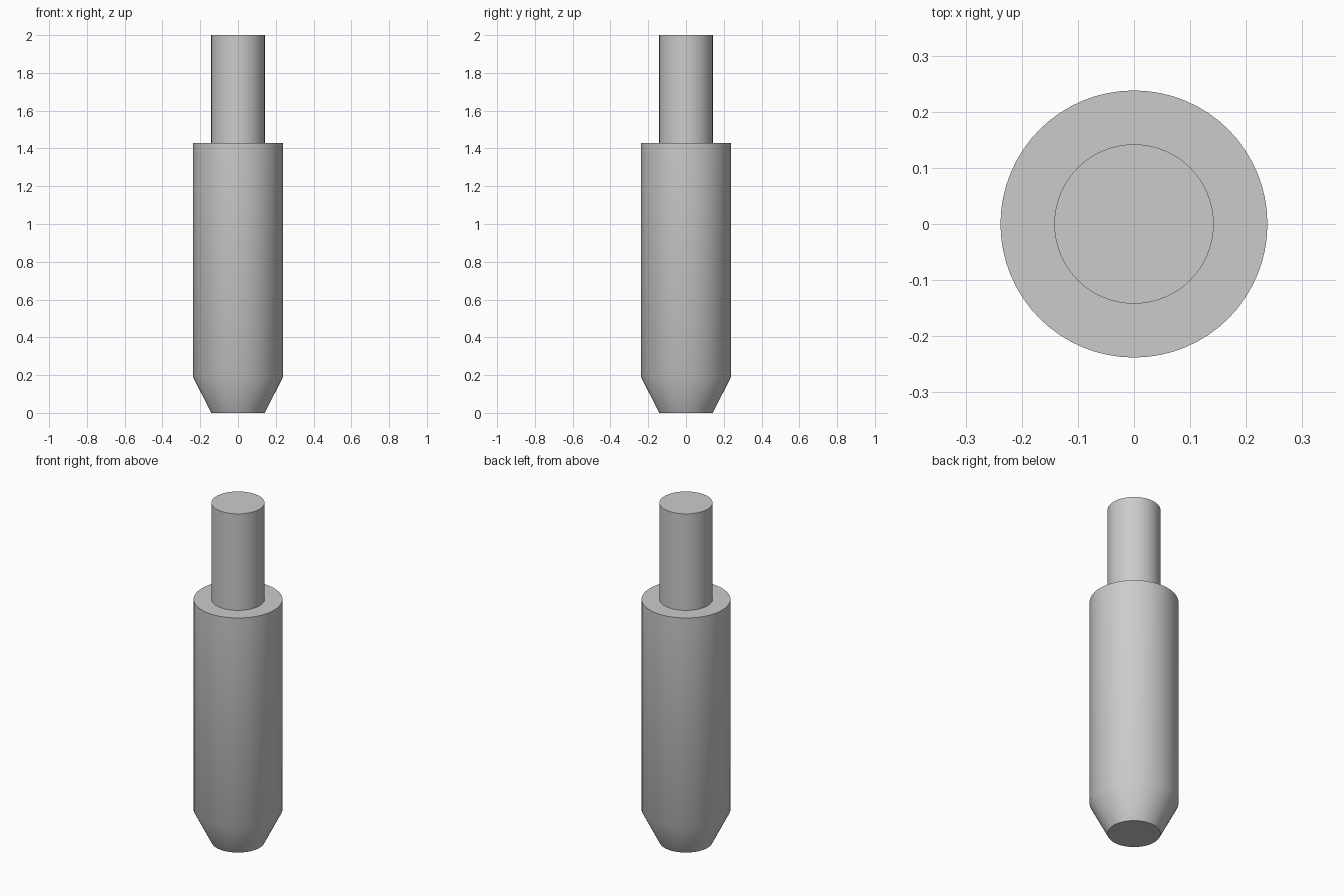
import bpy
import bmesh
import math

cube = bpy.data.objects.get("Cube")
if cube:
    bpy.data.objects.remove(cube, do_unlink=True)

SEGMENTS = 64
BODY_R, STEM_R = 0.238, 0.142
TAPER_Z, SHOULDER_Z, TOP_Z = 0.19, 1.43, 2.0

grey = bpy.data.materials.new("plain grey")
grey.use_nodes = True
grey.diffuse_color = (0.6, 0.6, 0.6, 1)
grey.node_tree.nodes["Principled BSDF"].inputs["Base Color"].default_value = grey.diffuse_color


def lathe(name, profile):
    """Turn a (radius, height) profile around z and cap both ends."""
    bm = bmesh.new()
    rings = []
    for r, z in profile:
        angles = [2 * math.pi * i / SEGMENTS for i in range(SEGMENTS)]
        rings.append([bm.verts.new((r * math.cos(a), r * math.sin(a), z)) for a in angles])
    for low, high in zip(rings, rings[1:]):
        for i in range(SEGMENTS):
            j = (i + 1) % SEGMENTS
            bm.faces.new((low[i], low[j], high[j], high[i]))
    bm.faces.new(rings[0][::-1])
    bm.faces.new(rings[-1])
    mesh = bpy.data.meshes.new(name)
    bm.to_mesh(mesh)
    bm.free()
    mesh.materials.append(grey)
    obj = bpy.data.objects.new(name, mesh)
    bpy.context.collection.objects.link(obj)
    bpy.ops.object.select_all(action="DESELECT")
    obj.select_set(True)
    bpy.context.view_layer.objects.active = obj
    bpy.ops.object.shade_smooth_by_angle(angle=math.radians(30))
    return obj


# Stepped pin: tapered tip, thick body, flat shoulder and slim stem in one turned piece
lathe("stepped_pin", [
    (STEM_R, 0), (BODY_R, TAPER_Z), (BODY_R, SHOULDER_Z),
    (STEM_R, SHOULDER_Z), (STEM_R, TOP_Z),
])
